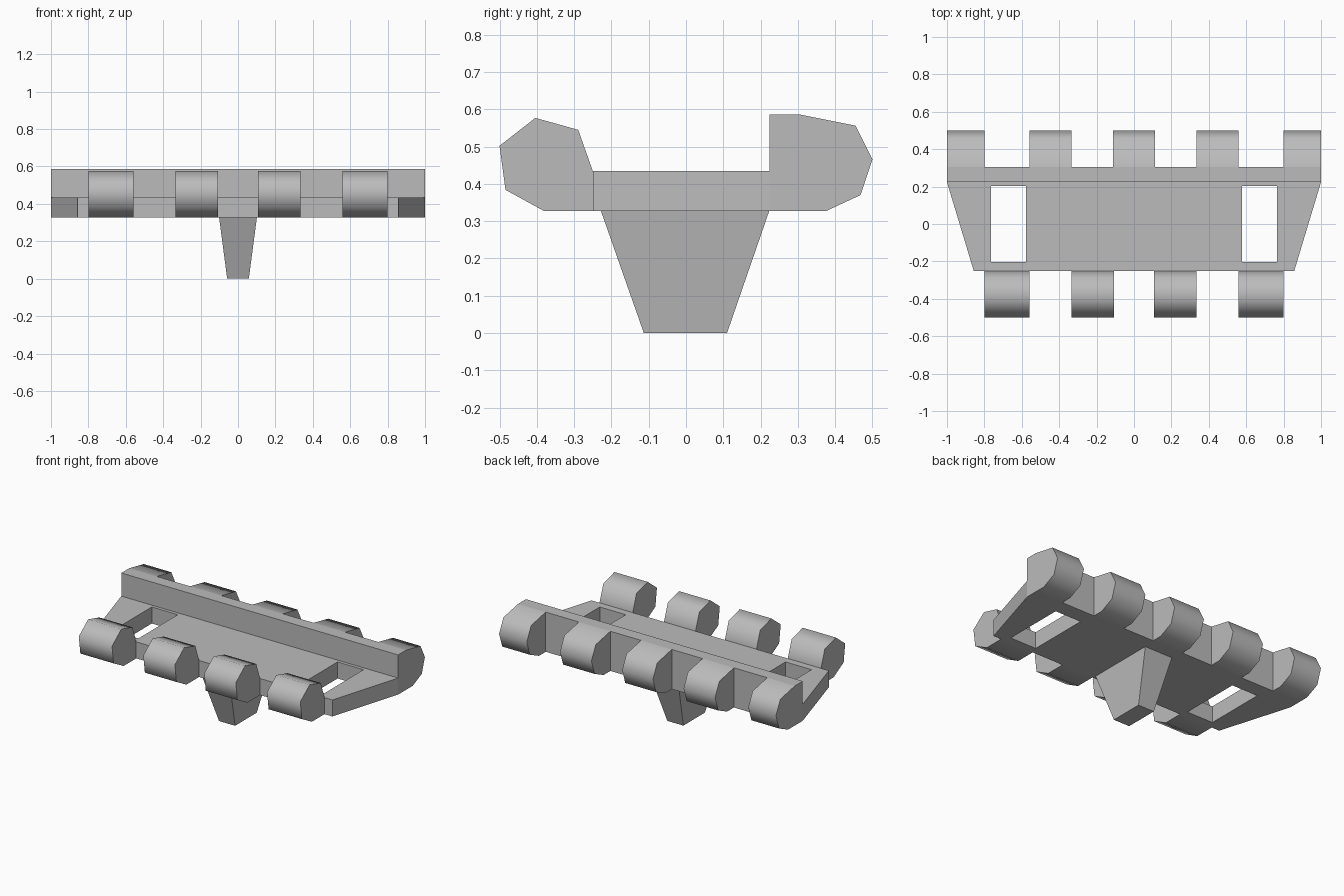
import bpy, bmesh, math

if "Cube" in bpy.data.objects:
    bpy.data.objects.remove(bpy.data.objects["Cube"])

steel = bpy.data.materials.new("plain grey steel")
steel.diffuse_color = (0.5, 0.5, 0.5, 1)
steel.use_nodes = True
steel.node_tree.nodes["Principled BSDF"].inputs["Base Color"].default_value = steel.diffuse_color


def loft(name, ring_a, ring_b, smooth=False):
    """Solid between two matching rings of 3D points."""
    bm = bmesh.new()
    a = [bm.verts.new(p) for p in ring_a]
    b = [bm.verts.new(p) for p in ring_b]
    n = len(a)
    bm.faces.new(a)
    bm.faces.new(b[::-1])
    for i in range(n):
        j = (i + 1) % n
        f = bm.faces.new((a[i], b[i], b[j], a[j]))
        f.smooth = smooth
    bmesh.ops.recalc_face_normals(bm, faces=bm.faces)
    me = bpy.data.meshes.new(name)
    bm.to_mesh(me)
    bm.free()
    me.materials.append(steel)
    ob = bpy.data.objects.new(name, me)
    bpy.context.collection.objects.link(ob)
    if smooth:
        me.set_sharp_from_angle(angle=math.radians(65))
    return ob


def along_x(name, profile, x0, x1, smooth=False):
    return loft(name, [(x0, y, z) for y, z in profile],
                [(x1, y, z) for y, z in profile], smooth)


def rect(x, y0, y1, z):
    return [(-x, y0, z), (x, y0, z), (x, y1, z), (-x, y1, z)]


BOTTOM, DECK, TOP = 0.327, 0.435, 0.586

# Tapered base plate with two slots
outline = [(-0.857, -0.25), (0.857, -0.25), (1, 0.224), (-1, 0.224)]
plate = loft("base_plate", [(x, y, BOTTOM) for x, y in outline],
             [(x, y, DECK) for x, y in outline])
for side in (-1, 1):
    slot = [(-0.203, 0.2), (0.203, 0.2), (0.203, 0.6), (-0.203, 0.6)]
    cutter = along_x("slot_cutter", slot, side * 0.577, side * 0.765)
    cutter.hide_render = True
    cutter.hide_viewport = True
    cut = plate.modifiers.new("slot", "BOOLEAN")
    cut.operation = "DIFFERENCE"
    cut.solver = "EXACT"
    cut.object = cutter

# Raised rear rail
along_x("rear_rail", [(0.224, BOTTOM), (0.305, BOTTOM), (0.305, TOP), (0.224, TOP)], -1, 1)

# Rear hinge lugs
rear = [(0.305, TOP), (0.455, 0.556), (0.5, 0.466), (0.468, 0.37),
        (0.375, BOTTOM), (0.305, BOTTOM)]
for x0, x1 in ((-1, -0.8), (-0.56, -0.333), (-0.111, 0.111), (0.333, 0.56), (0.8, 1)):
    along_x("rear_lug", rear, x0, x1, True)

# Front hinge lugs
front = [(-0.25, DECK), (-0.289, 0.545), (-0.404, 0.577), (-0.5, 0.502),
         (-0.484, 0.384), (-0.38, BOTTOM), (-0.25, BOTTOM)]
for side in (-1, 1):
    for x0, x1 in ((0.106, 0.334), (0.56, 0.8)):
        along_x("front_lug", front, side * x0, side * x1, True)

# Guide horn underneath
loft("guide_horn", rect(0.058, -0.113, 0.11, 0), rect(0.101, -0.228, 0.223, BOTTOM))
